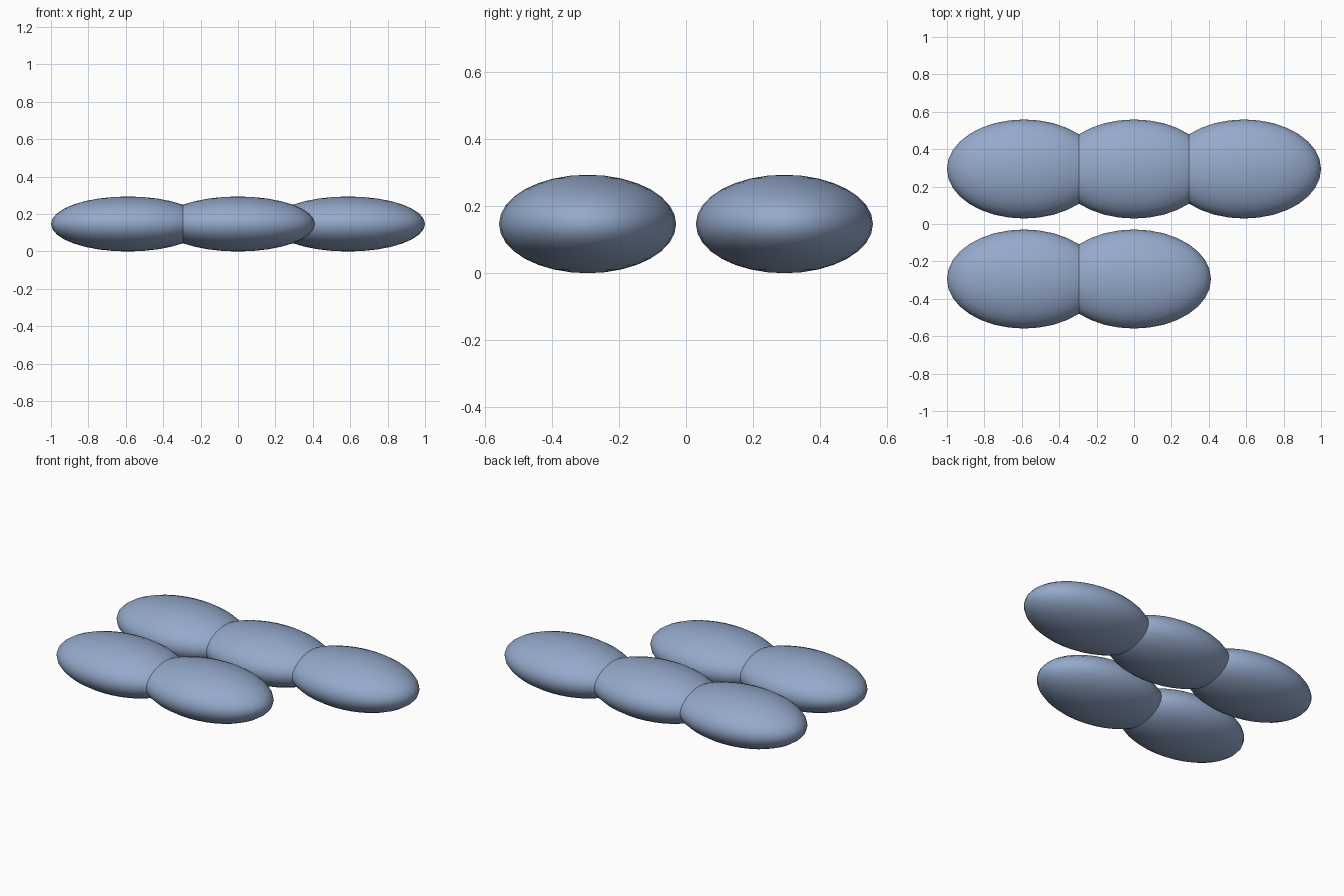
import bpy

if "Cube" in bpy.data.objects:
    bpy.data.objects.remove(bpy.data.objects["Cube"])

U = 1 / 3.4                      # layout unit so the long row is 2 units
RADII = (1.4 * U, 0.9 * U, 0.5 * U)

mat = bpy.data.materials.new("slate blue")
mat.diffuse_color = (0.3, 0.4, 0.6, 1)
mat.use_nodes = True
mat.node_tree.nodes["Principled BSDF"].inputs["Base Color"].default_value = mat.diffuse_color


def pebble(name, x, y):
    """Flattened smooth ellipsoid resting on the ground."""
    bpy.ops.mesh.primitive_uv_sphere_add(segments=32, ring_count=16, radius=1,
                                         location=(x, y, RADII[2]))
    ob = bpy.context.object
    ob.name = name
    ob.scale = RADII
    bpy.ops.object.transform_apply(location=False, rotation=False, scale=True)
    bpy.ops.object.shade_smooth()
    ob.data.materials.append(mat)


# Back row of three, front row of two, neighbours overlapping along x
for row, y, columns in (("back", U, (-1, 0, 1)), ("front", -U, (-1, 0))):
    for i, c in enumerate(columns):
        pebble(f"{row}_pebble_{i + 1}", 2 * U * c, y)
